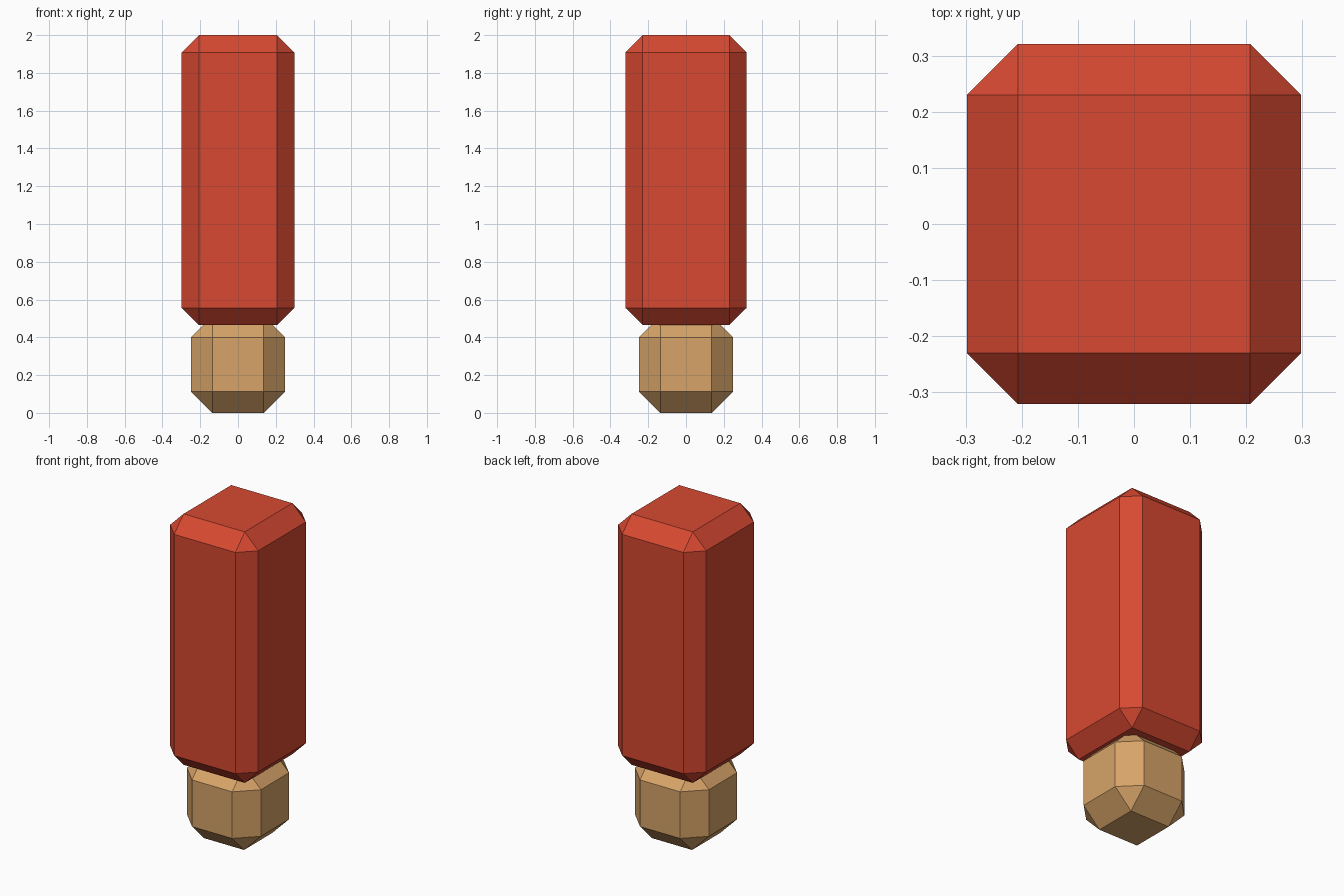
import bpy
import bmesh

cube = bpy.data.objects.get("Cube")
if cube:
    bpy.data.objects.remove(cube, do_unlink=True)


def make_material(name, rgb):
    mat = bpy.data.materials.new(name)
    mat.use_nodes = True
    color = (*rgb, 1.0)
    mat.diffuse_color = color
    mat.node_tree.nodes["Principled BSDF"].inputs["Base Color"].default_value = color
    return mat


def chamfered_box(name, half_x, half_y, bottom, top, chamfer, mat):
    """Flat-shaded box with every edge cut by a single chamfer."""
    bm = bmesh.new()
    bmesh.ops.create_cube(bm, size=2)
    for v in bm.verts:
        v.co.x *= half_x
        v.co.y *= half_y
        v.co.z = top if v.co.z > 0 else bottom
    bmesh.ops.bevel(bm, geom=bm.edges[:], offset=chamfer, offset_type='OFFSET',
                    segments=1, affect='EDGES')
    bmesh.ops.recalc_face_normals(bm, faces=bm.faces[:])
    mesh = bpy.data.meshes.new(name)
    bm.to_mesh(mesh)
    bm.free()
    mesh.materials.append(mat)
    obj = bpy.data.objects.new(name, mesh)
    bpy.context.collection.objects.link(obj)
    return obj


red = make_material("sleeve red", (0.68, 0.066, 0.031))
tan = make_material("skin tan", (0.68, 0.37, 0.14))

# Long sleeve above, with the hand tucked into its lower end
chamfered_box("sleeve", 0.298, 0.321, 0.465, 2.0, 0.091, red)
chamfered_box("hand", 0.25, 0.25, 0.0, 0.513, 0.114, tan)
